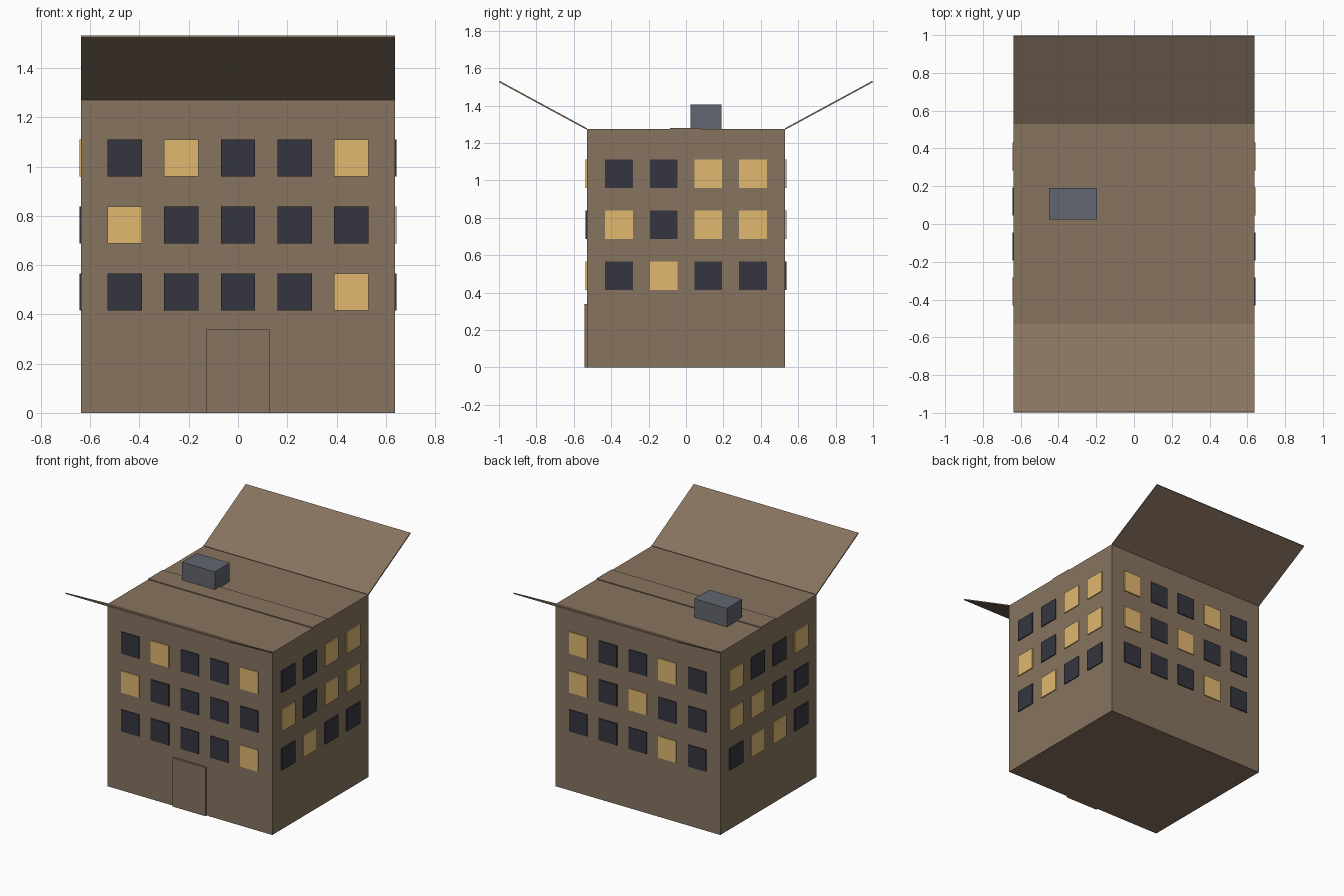
import bpy, bmesh, math
from mathutils import Matrix

if "Cube" in bpy.data.objects:
    bpy.data.objects.remove(bpy.data.objects["Cube"])

HX, HY, H = 0.637, 0.53, 1.275   # half width, half depth, body height


def material(name, rgb):
    m = bpy.data.materials.new(name)
    m.diffuse_color = (*rgb, 1)
    m.use_nodes = True
    m.node_tree.nodes["Principled BSDF"].inputs["Base Color"].default_value = m.diffuse_color
    return m


card = material("cardboard brown", (0.245, 0.173, 0.116))
lit = material("lit window yellow", (0.75, 0.48, 0.16))
dark = material("dark window", (0.036, 0.036, 0.051))
grey = material("roof unit grey", (0.124, 0.133, 0.163))


def box(name, lo, hi, mat, turn=None):
    """Box between two corners, optionally moved by a matrix."""
    bm = bmesh.new()
    bmesh.ops.create_cube(bm, size=1)
    for v in bm.verts:
        v.co = [(a + b) / 2 + c * (b - a) for a, b, c in zip(lo, hi, v.co)]
    if turn:
        bm.transform(turn)
    mesh = bpy.data.meshes.new(name)
    bm.to_mesh(mesh)
    bm.free()
    mesh.materials.append(mat)
    ob = bpy.data.objects.new(name, mesh)
    bpy.context.collection.objects.link(ob)
    return ob


# Box body, sealing strip, door, roof unit
box("building_body", (-HX, -HY, 0), (HX, HY, H), card)
box("roof_strip", (-HX, -0.085, H - 0.005), (HX, 0.08, H + 0.006), card)
box("door", (-0.128, -HY - 0.013, 0), (0.128, -HY + 0.005, 0.34), card)
box("roof_unit", (-0.45, 0.025, H - 0.002), (-0.197, 0.19, 1.405), grey)

# Open flaps, hinged on the front and back top edges
length = math.hypot(0.467, 0.253)
tilt = math.atan2(0.253, 0.467)
for name, spin in (("back_flap", 0), ("front_flap", math.pi)):
    turn = (Matrix.Rotation(spin, 4, 'Z') @ Matrix.Translation((0, HY, H))
            @ Matrix.Rotation(tilt, 4, 'X'))
    box(name, (-HX, 0, -0.004), (HX, length, 0.004), card, turn)

# Windows: per wall, rows from the top, left to right as seen from outside (1 = lit)
walls = {
    "front": (0, HY, 5, 0.23, 0.139, ("01001", "10000", "00001")),
    "right": (90, HX, 4, 0.239, 0.148, ("0011", "1011", "0100")),
    "back": (180, HY, 5, 0.23, 0.139, ("10010", "10100", "00010")),
    "left": (270, HX, 4, 0.239, 0.148, ("1001", "1100", "0110")),
}
for wall, (angle, dist, count, step, width, rows) in walls.items():
    turn = Matrix.Rotation(math.radians(angle), 4, 'Z')
    for r, row in enumerate(rows):
        z = 1.035 - 0.272 * r
        for c, state in enumerate(row):
            x = (c - (count - 1) / 2) * step
            box(f"{wall}_window_{r}_{c}",
                (x - width / 2, -dist - 0.007, z - 0.076),
                (x + width / 2, -dist + 0.002, z + 0.076),
                lit if state == "1" else dark, turn)
